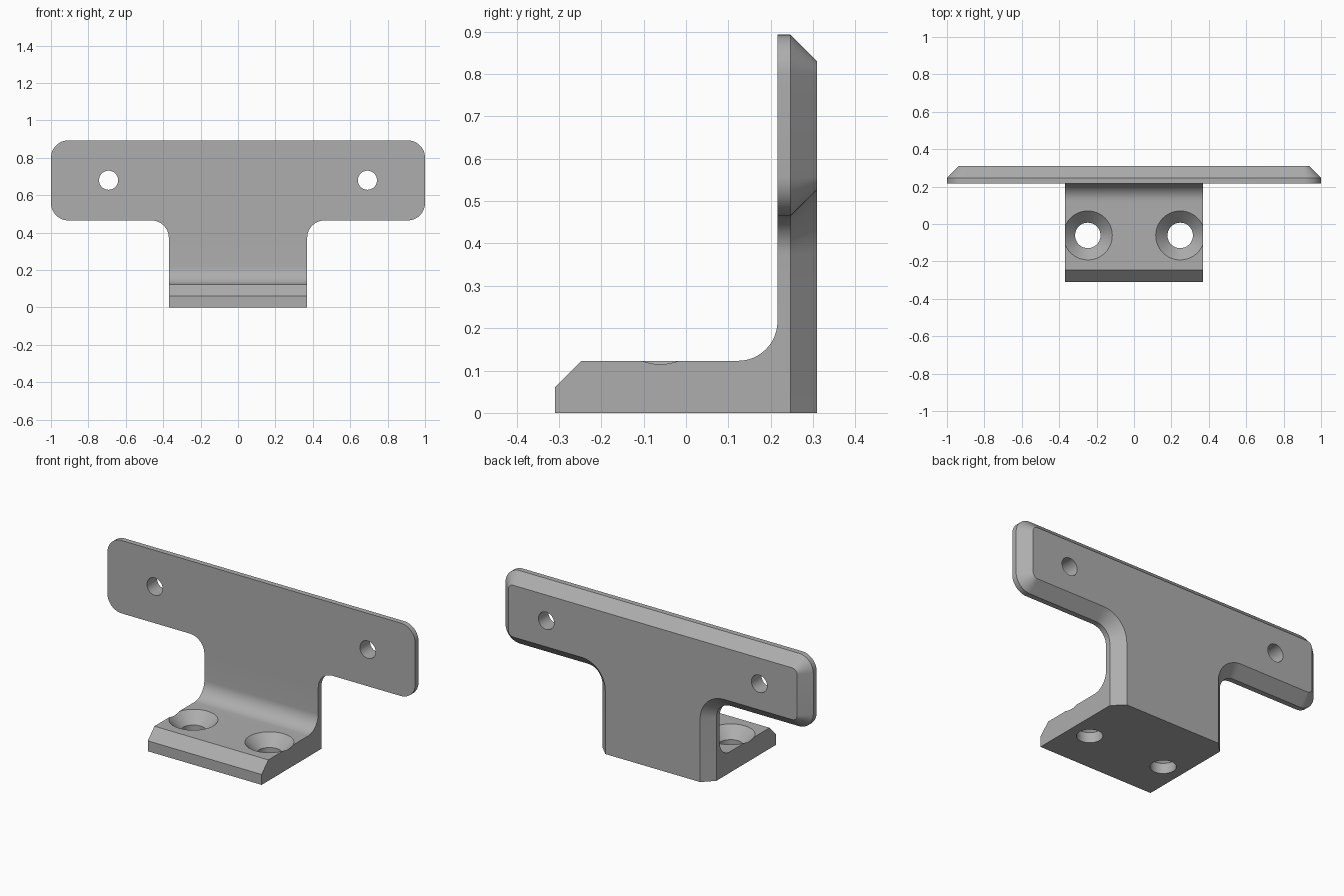
import bpy, bmesh, math
from mathutils import Matrix, Vector

if "Cube" in bpy.data.objects:
    bpy.data.objects.remove(bpy.data.objects["Cube"])

STEM, PLATE_LOW, PLATE_TOP = 0.37, 0.465, 0.893
FRONT, BACK, BEVEL, FILLET = 0.216, 0.309, 0.062, 0.093
FOOT_TOP = 0.123

metal = bpy.data.materials.new("grey metal")
metal.use_nodes = True
GREY = (0.42, 0.42, 0.42, 1)
metal.diffuse_color = GREY
metal.node_tree.nodes["Principled BSDF"].inputs["Base Color"].default_value = GREY


def arc(cx, cy, r, start, end, steps=12):
    """Points on an arc, angles in degrees."""
    angles = [math.radians(start + (end - start) * i / steps) for i in range(steps + 1)]
    return [(cx + r * math.cos(a), cy + r * math.sin(a)) for a in angles]


def loft(name, rings):
    """Closed solid through rings of equal point count."""
    bm = bmesh.new()
    loops = [[bm.verts.new(p) for p in ring] for ring in rings]
    for a, b in zip(loops, loops[1:]):
        for i in range(len(a)):
            j = (i + 1) % len(a)
            bm.faces.new((a[i], a[j], b[j], b[i]))
    bm.faces.new(loops[0])
    bm.faces.new(loops[-1])
    bmesh.ops.recalc_face_normals(bm, faces=bm.faces)
    mesh = bpy.data.meshes.new(name)
    bm.to_mesh(mesh)
    bm.free()
    mesh.materials.append(metal)
    obj = bpy.data.objects.new(name, mesh)
    bpy.context.collection.objects.link(obj)
    return obj


def t_outline(inset, y):
    """T-shaped outline, inset everywhere but along the ground."""
    r = FILLET - inset
    half = [(STEM - inset, 0)]
    half += arc(STEM + FILLET, PLATE_LOW - FILLET, FILLET + inset, 180, 90)
    half += arc(1 - FILLET, PLATE_LOW + FILLET, r, -90, 0)
    half += arc(1 - FILLET, PLATE_TOP - FILLET, r, 0, 90)
    outline = half + [(-x, z) for x, z in reversed(half)]
    return [(x, y, z) for x, z in outline]


def turned_cutter(name, profile, matrix):
    """Round cutter from (radius, height) pairs."""
    rings = [[matrix @ Vector((x, y, h)) for x, y in arc(0, 0, r, 0, 360, 48)[:-1]]
             for r, h in profile]
    return loft(name, rings)


def combine(target, tool, operation):
    mod = target.modifiers.new(tool.name, "BOOLEAN")
    mod.operation, mod.solver, mod.object = operation, "EXACT", tool
    bpy.context.view_layer.objects.active = target
    bpy.ops.object.modifier_apply(modifier=mod.name)
    bpy.data.objects.remove(tool)


# Upright T plate with a bevelled back
bracket = loft("t_bracket", [t_outline(0, FRONT), t_outline(0, BACK - BEVEL),
                             t_outline(BEVEL, BACK)])

# Foot with a bevelled toe and a fillet up to the plate
lap = FRONT + 0.015
side = [(lap, 0), (-BACK, 0), (-BACK, FOOT_TOP - BEVEL), (-BACK + BEVEL, FOOT_TOP)]
side += arc(FRONT - FILLET, FOOT_TOP + FILLET, FILLET, -90, 0)
side += [(lap, FOOT_TOP + FILLET)]
foot = loft("foot", [[(x, y, z) for y, z in side] for x in (-STEM, STEM)])
combine(bracket, foot, "UNION")

# Countersunk foot holes and plain plate holes
hole, sink = 0.068, 0.131
for s in (-1, 1):
    profile = [(hole, -0.1), (hole, FOOT_TOP - sink + hole),
               (sink, FOOT_TOP), (sink, FOOT_TOP + 0.02)]
    place = Matrix.Translation((s * 0.247, -0.061, 0))
    combine(bracket, turned_cutter("foot_hole", profile, place), "DIFFERENCE")
    place = Matrix.Translation((s * 0.692, 0.26, 0.68)) @ Matrix.Rotation(math.pi / 2, 4, "X")
    combine(bracket, turned_cutter("plate_hole", [(0.051, -0.2), (0.051, 0.2)], place), "DIFFERENCE")

bpy.ops.object.select_all(action="DESELECT")
bracket.select_set(True)
bpy.context.view_layer.objects.active = bracket
bpy.ops.object.shade_smooth_by_angle(angle=math.radians(30))
